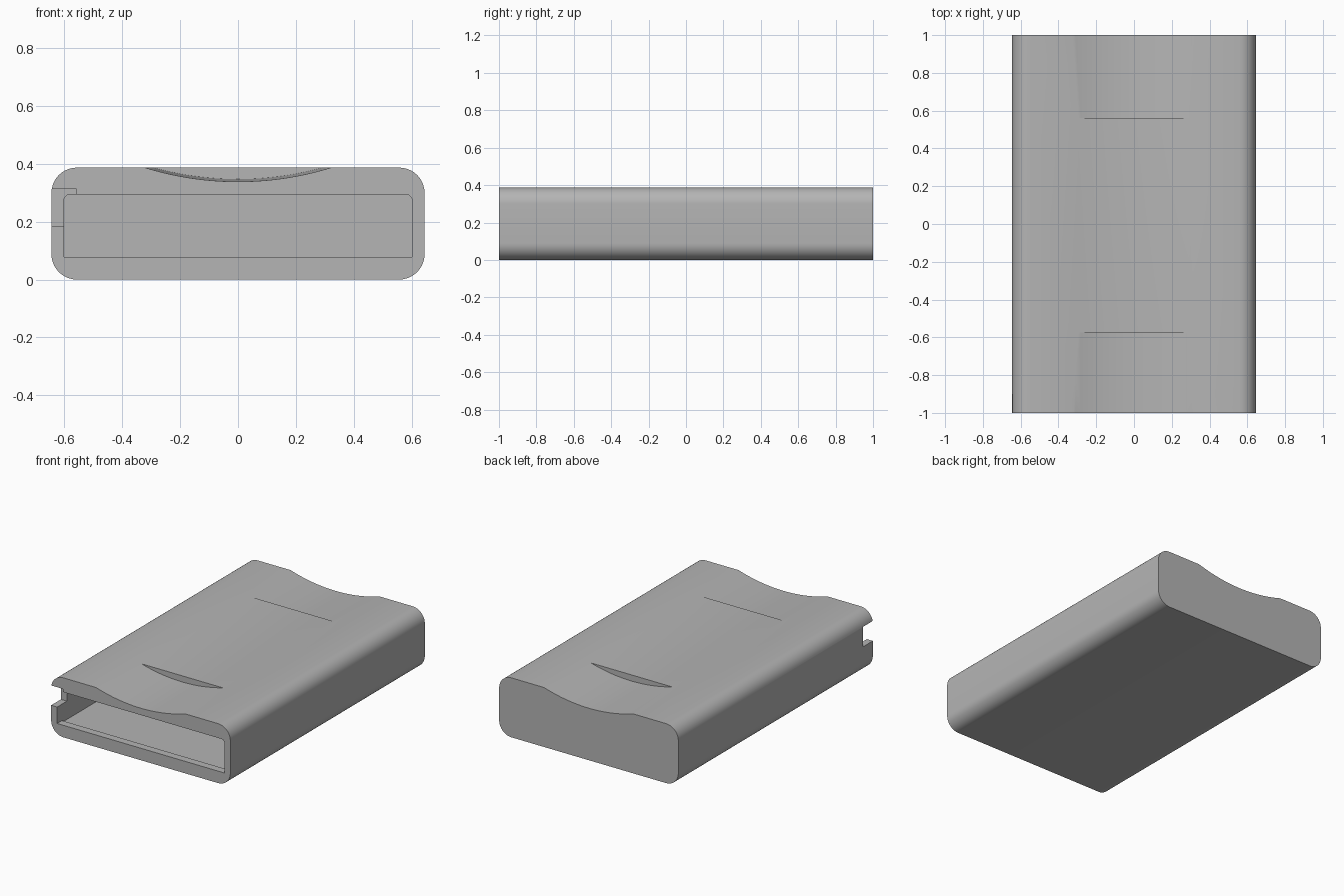
import bpy, bmesh, math

cube = bpy.data.objects.get("Cube")
if cube:
    bpy.data.objects.remove(cube, do_unlink=True)

W, L, H = 0.645, 1.0, 0.387      # half width, half length, height

grey = bpy.data.materials.new("light_grey")
grey.use_nodes = True
colour = (0.46, 0.46, 0.46, 1)
grey.diffuse_color = colour
grey.node_tree.nodes["Principled BSDF"].inputs["Base Color"].default_value = colour


def loft(name, near, far, y0, y1):
    """Solid between two matching xz outlines at y0 and y1."""
    bm = bmesh.new()
    a = [bm.verts.new((x, y0, z)) for x, z in near]
    b = [bm.verts.new((x, y1, z)) for x, z in far]
    n = len(a)
    bm.faces.new(a)
    bm.faces.new(b[::-1])
    for i in range(n):
        j = (i + 1) % n
        bm.faces.new((a[j], a[i], b[i], b[j]))
    bmesh.ops.recalc_face_normals(bm, faces=bm.faces)
    mesh = bpy.data.meshes.new(name)
    bm.to_mesh(mesh)
    bm.free()
    mesh.materials.append(grey)
    obj = bpy.data.objects.new(name, mesh)
    bpy.context.collection.objects.link(obj)
    return obj


def rounded(x0, x1, z0, z1, r_low, r_high, steps=10):
    """Rectangle outline with separate lower and upper corner radii."""
    corners = [(x1, z1, -1, -1, r_high, 0), (x0, z1, 1, -1, r_high, 90),
               (x0, z0, 1, 1, r_low, 180), (x1, z0, -1, 1, r_low, 270)]
    pts = []
    for x, z, sx, sz, r, start in corners:
        if r == 0:
            pts.append((x, z))
            continue
        for i in range(steps + 1):
            t = math.radians(start + 90 * i / steps)
            pts.append((x + sx * r + r * math.cos(t), z + sz * r + r * math.sin(t)))
    return pts


def scoop_outline(depth, steps=32):
    """Shallow arc dipping below the top face, closed above it."""
    radius, reach = 1.09, 0.45
    pts = [(reach * (2 * i / steps - 1), 0) for i in range(steps + 1)]
    pts = [(x, H - depth + radius - math.sqrt(radius ** 2 - x * x)) for x, _ in pts]
    return pts + [(reach, H + 0.2), (-reach, H + 0.2)]


def prism(name, outline, y0, y1):
    return loft(name, outline, outline, y0, y1)


# Outer shell with rounded long edges
case = prism("case", rounded(-W, W, 0, H, 0.088, 0.088), -L, L)

# Cavity behind a low front lip, side notch and finger scoops at both ends
cutters = [
    prism("cavity_cutter", rounded(-0.602, 0.602, 0.066, 0.294, 0, 0.022), -0.95, 0.95),
    prism("mouth_cutter", rounded(-0.602, 0.602, 0.078, 0.294, 0, 0.022), -1.1, -0.9),
    prism("notch_cutter", rounded(-0.8, -0.56, 0.185, 0.314, 0, 0), -1.1, -0.9),
    loft("front_scoop_cutter", scoop_outline(0.049), scoop_outline(0.04), -1.02, -0.575),
    loft("back_scoop_cutter", scoop_outline(0.049), scoop_outline(0.04), 1.02, 0.56),
]

bpy.context.view_layer.objects.active = case
case.select_set(True)
for cutter in cutters:
    cutter.hide_render = True
    mod = case.modifiers.new(cutter.name, "BOOLEAN")
    mod.operation = "DIFFERENCE"
    mod.solver = "EXACT"
    mod.object = cutter
    bpy.ops.object.modifier_apply(modifier=mod.name)
    bpy.data.objects.remove(cutter, do_unlink=True)

bpy.ops.object.shade_smooth_by_angle(angle=math.radians(30))
